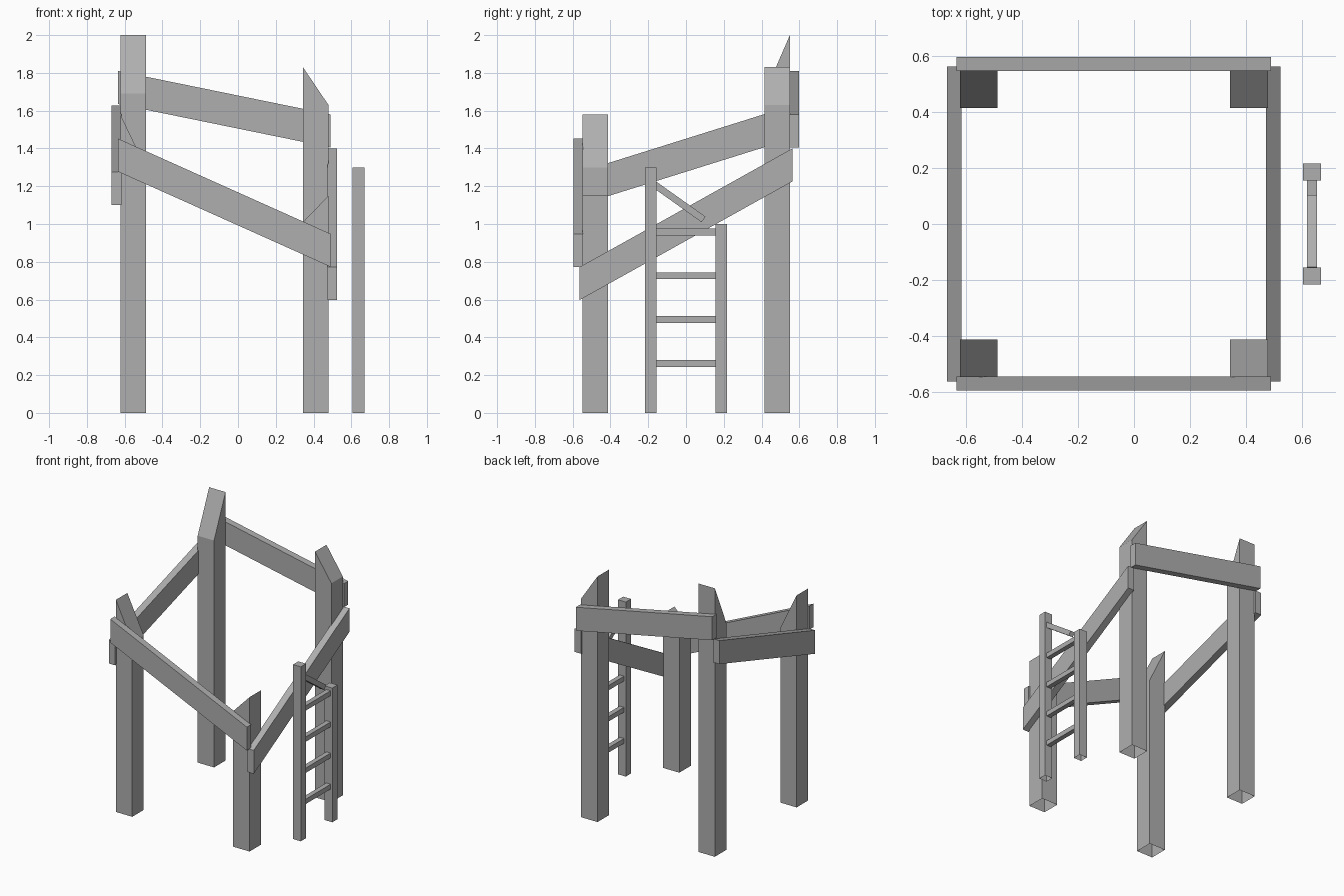
import bpy
import bmesh
from mathutils import Matrix, Vector

if "Cube" in bpy.data.objects:
    bpy.data.objects.remove(bpy.data.objects["Cube"])

# Dark grey for every part
grey = bpy.data.materials.new("dark_grey")
grey.diffuse_color = (0.43, 0.43, 0.43, 1)
grey.use_nodes = True
grey.node_tree.nodes["Principled BSDF"].inputs["Base Color"].default_value = grey.diffuse_color


def beam(name, x, y, bottom, top, open_bottom=False):
    """Box between x and y ranges; bottom and top are height functions of (x, y)."""
    bm = bmesh.new()
    bmesh.ops.create_cube(bm, size=1)
    for v in bm.verts:
        px, py = x[v.co.x > 0], y[v.co.y > 0]
        v.co = Vector((px, py, top(px, py) if v.co.z > 0 else bottom(px, py)))
    if open_bottom:
        low = [f for f in bm.faces if all(abs(v.co.z) < 1e-5 for v in f.verts)]
        bmesh.ops.delete(bm, geom=low, context='FACES_ONLY')
    me = bpy.data.meshes.new(name)
    bm.to_mesh(me)
    bm.free()
    me.materials.append(grey)
    ob = bpy.data.objects.new(name, me)
    bpy.context.collection.objects.link(ob)
    return ob


def flat(z):
    return lambda px, py: z


def slope(axis, rng, z0, z1):
    """Height going from z0 to z1 across the range on the given axis."""
    return lambda *p: z0 + (z1 - z0) * (p[axis] - rng[0]) / (rng[1] - rng[0])


LEFT, RIGHT = (-0.623, -0.488), (0.344, 0.479)
FRONT, BACK = (-0.548, -0.413), (0.415, 0.55)

# Corner posts with slanted tops
for name, x, y, axis, z0, z1 in (
        ("back_left_post", LEFT, BACK, 1, 1.69, 2.0),
        ("back_right_post", RIGHT, BACK, 0, 1.83, 1.63),
        ("front_left_post", LEFT, FRONT, 0, 1.58, 1.30),
        ("front_right_post", RIGHT, FRONT, 0, 1.01, 1.15)):
    beam(name, x, y, flat(0), slope(axis, (x, y)[axis], z0, z1), True)

# Sloping rails with upright ends
for name, x, y, axis, z0, z1 in (
        ("back_rail", (-0.635, 0.49), (0.547, 0.598), 0, 1.635, 1.405),
        ("front_rail", (-0.635, 0.49), (-0.596, -0.545), 0, 1.277, 0.773),
        ("left_rail", (-0.67, -0.617), (-0.564, 0.563), 1, 1.10, 1.453),
        ("right_rail", (0.473, 0.525), (-0.564, 0.563), 1, 0.597, 1.225)):
    rng = (x, y)[axis]
    beam(name, x, y, slope(axis, rng, z0, z1), slope(axis, rng, z0 + 0.175, z1 + 0.175))

# Ladder side poles
beam("ladder_tall_pole", (0.605, 0.669), (-0.216, -0.155), flat(0), flat(1.30), True)
beam("ladder_short_pole", (0.605, 0.669), (0.155, 0.216), flat(0), flat(1.0), True)

# Ladder rungs
for i in range(4):
    z = 0.262 + i * 0.232
    beam("ladder_rung_%d" % (i + 1), (0.619, 0.655), (-0.158, 0.158),
         flat(z - 0.018), flat(z + 0.018))

# Loose top rung hanging from the tall pole
loose = beam("loose_rung", (0.619, 0.655), (-0.158, 0.158), flat(-0.018), flat(0.018))
a, b = Vector((0, -0.168, 1.21)), Vector((0, 0.096, 1.022))
angle = Vector((0, 1, 0)).rotation_difference(b - a).to_matrix().to_4x4()
loose.data.transform(Matrix.Translation((a + b) / 2)
                     @ Matrix.Translation((0.637, 0, 0)) @ angle
                     @ Matrix.Translation((-0.637, 0, 0)))
